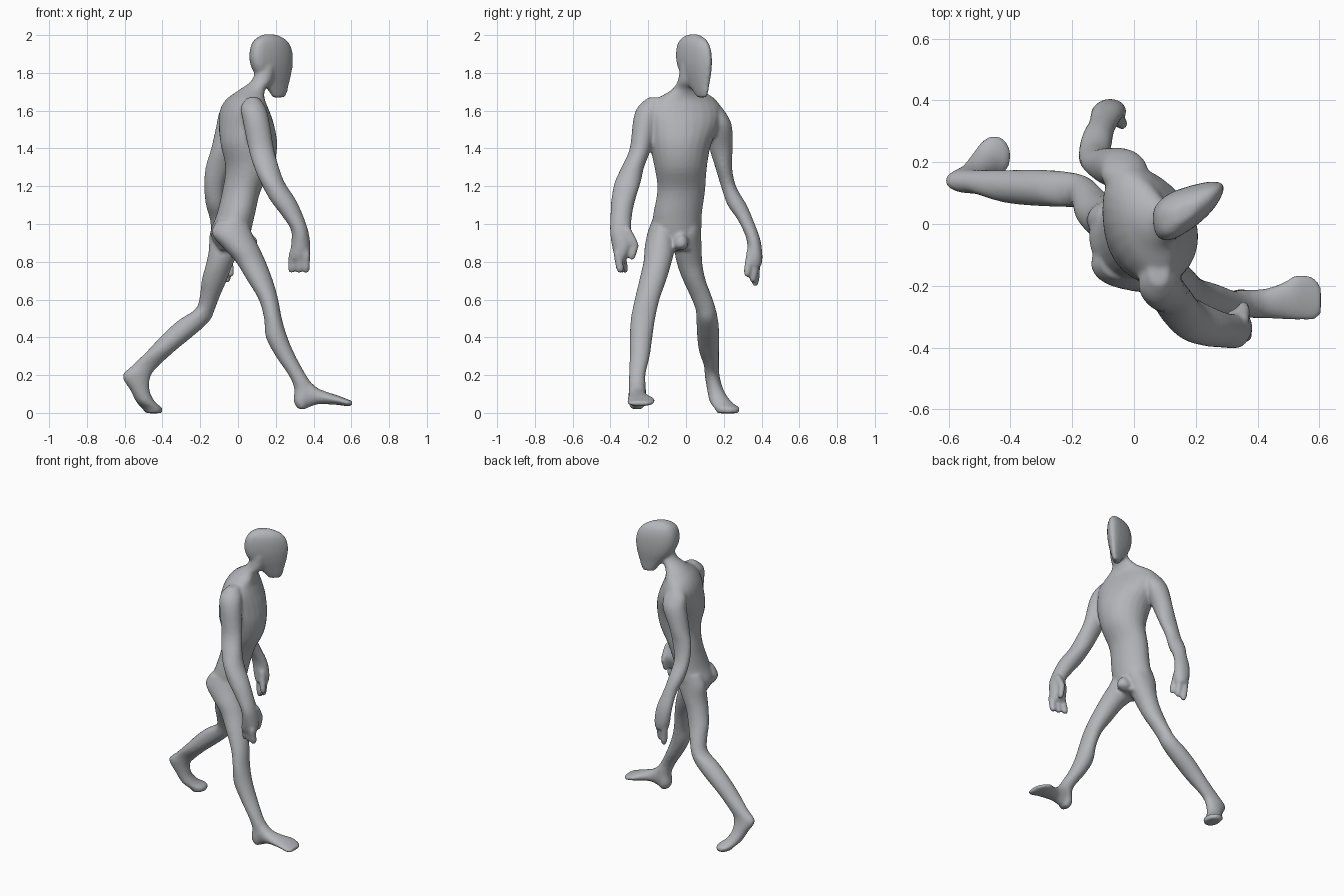
import bpy, bmesh, math
from mathutils import Vector

N = 24
bm = bmesh.new()


def smooth_rows(rows, steps=4):
    """Catmull-Rom interpolation of section rows."""
    out = []
    for i in range(len(rows) - 1):
        p0, p1 = rows[max(i - 1, 0)], rows[i]
        p2, p3 = rows[i + 1], rows[min(i + 2, len(rows) - 1)]
        for s in range(steps):
            t = s / steps
            out.append([0.5 * (2 * b + (c - a) * t + (2 * a - 5 * b + 4 * c - d) * t * t
                               + (3 * b - a - 3 * c + d) * t ** 3)
                        for a, b, c, d in zip(p0, p1, p2, p3)])
    return out + [list(rows[-1])]


def loft(rings):
    loops = [[bm.verts.new(p) for p in r] for r in rings]
    for a, b in zip(loops, loops[1:]):
        for i in range(N):
            j = (i + 1) % N
            bm.faces.new((a[i], a[j], b[j], b[i]))
    bm.faces.new(loops[0][::-1])
    bm.faces.new(loops[-1])


ANG = [2 * math.pi * i / N for i in range(N)]


def limb(rows, axis='z'):
    """Rows: position on axis, then min/max of the two other axes."""
    rings = []
    for k, a0, a1, b0, b1 in smooth_rows(rows):
        ring = []
        for t in ANG:
            a = (a0 + a1) / 2 + (a1 - a0) / 2 * math.cos(t)
            b = (b0 + b1) / 2 + (b1 - b0) / 2 * math.sin(t)
            ring.append((a, b, k) if axis == 'z' else (k, a, b))
        rings.append(ring)
    loft(rings)


def trunk(rows):
    """Rows: z, centre x, centre y, half depth, half width, yaw in degrees."""
    rings = []
    for z, cx, cy, a, b, yaw in smooth_rows(rows):
        c, s = math.cos(math.radians(yaw)), math.sin(math.radians(yaw))
        rings.append([(cx + a * math.cos(t) * c - b * math.sin(t) * s,
                       cy + a * math.cos(t) * s + b * math.sin(t) * c, z) for t in ANG])
    loft(rings)


def finger(p, q, r):
    p, q = Vector(p), Vector(q)
    u = (q - p).normalized()
    v = u.orthogonal().normalized()
    w = u.cross(v)
    rings = []
    for f, k in ((0, 0.7), (0.15, 1), (0.8, 0.95), (0.95, 0.7), (1, 0.3)):
        c = p.lerp(q, f)
        rings.append([c + (v * math.cos(t) + w * math.sin(t)) * r * k for t in ANG])
    loft(rings)


# torso and neck, twisted with the right shoulder forward
trunk([(.86, -.03, -.04, .07, .09, 12), (.95, -.04, -.05, .105, .13, 12),
       (1.05, -.012, -.045, .1, .13, 12), (1.18, .02, -.025, .1, .128, 14),
       (1.3, .06, -.028, .125, .14, 18), (1.42, .058, -.03, .148, .165, 20),
       (1.52, .045, -.012, .138, .195, 22), (1.6, .035, -.005, .115, .205, 22),
       (1.66, .04, 0, .088, .165, 22), (1.71, .075, .005, .066, .085, 22),
       (1.76, .128, .012, .056, .055, 24), (1.84, .15, .02, .05, .05, 24)])

# crotch bulge
limb([(.86, .04, .06, -.04, -.02), (.88, .01, .1, -.065, .01),
      (.92, .01, .1, -.06, .01), (.95, .02, .07, -.04, -.01)])

# right leg, stepping forward
limb([(1.02, -.11, .05, -.18, -.06), (.95, -.14, .075, -.205, -.055),
      (.87, -.075, .115, -.22, -.06), (.8, -.012, .147, -.225, -.075),
      (.7, .05, .185, -.248, -.105), (.6, .11, .213, -.272, -.14),
      (.5, .138, .232, -.292, -.163), (.4, .148, .262, -.298, -.178),
      (.3, .2, .305, -.298, -.192), (.2, .268, .36, -.302, -.215),
      (.13, .297, .4, -.303, -.212), (.06, .295, .38, -.305, -.212),
      (.02, .32, .36, -.29, -.23)])
# right foot
limb([(.31, -.295, -.22, .03, .15), (.36, -.303, -.213, .025, .18),
      (.42, -.305, -.21, .045, .132), (.48, -.308, -.19, .045, .108),
      (.53, -.312, -.163, .042, .092), (.58, -.312, -.172, .035, .072),
      (.605, -.295, -.2, .04, .062)], 'x')

# left leg with trailing shin and lifted heel
limb([(1.02, -.12, .04, -.04, .075), (.95, -.15, .05, -.05, .08),
      (.86, -.155, .01, -.06, .083), (.78, -.172, -.03, -.045, .088),
      (.7, -.193, -.06, -.015, .105), (.62, -.202, -.095, .022, .135),
      (.55, -.225, -.122, .05, .158), (.49, -.315, -.148, .055, .17),
      (.42, -.393, -.222, .058, .176), (.33, -.478, -.332, .068, .175),
      (.25, -.56, -.418, .095, .175), (.195, -.612, -.462, .1, .178),
      (.12, -.57, -.468, .112, .2), (.06, -.54, -.44, .125, .24),
      (.025, -.51, -.4, .15, .285), (-.002, -.485, -.405, .165, .275)])

# right arm, swinging forward
limb([(1.67, .05, .11, -.2, -.12), (1.62, .015, .145, -.255, -.12),
      (1.55, .025, .165, -.28, -.15), (1.4, .055, .19, -.298, -.185),
      (1.3, .085, .217, -.342, -.222), (1.22, .12, .247, -.378, -.24),
      (1.13, .168, .305, -.395, -.268), (1.05, .228, .342, -.4, -.285),
      (.97, .28, .37, -.403, -.29), (.9, .282, .382, -.395, -.275),
      (.84, .275, .382, -.382, -.3), (.81, .28, .37, -.37, -.315)])
# left arm, hanging back
limb([(1.64, -.06, .01, .1, .17), (1.59, -.1, .04, .1, .21),
      (1.52, -.115, .04, .11, .243), (1.4, -.142, -.015, .125, .247),
      (1.3, -.172, -.045, .155, .244), (1.2, -.18, -.075, .185, .265),
      (1.1, -.17, -.07, .22, .322), (1.02, -.148, -.06, .275, .356),
      (.92, -.14, -.035, .32, .393), (.83, -.13, -.025, .325, .405),
      (.78, -.115, -.03, .325, .4)])

# fingers and thumbs
for p, q, r in (((.36, -.365, .86), (.36, -.345, .74), .022),
                ((.325, -.36, .86), (.322, -.335, .74), .021),
                ((.29, -.345, .86), (.283, -.32, .74), .021),
                ((.35, -.32, .98), (.355, -.265, .88), .023),
                ((.355, -.265, .9), (.35, -.29, .81), .019),
                ((-.1, .375, .82), (-.09, .365, .67), .022),
                ((-.06, .375, .82), (-.055, .35, .69), .021),
                ((-.06, .345, .88), (-.035, .32, .72), .021)):
    finger(p, q, r)

# wedge shaped head turned to its left: a rounded quad, scaled per height
A, B, C, D = (Vector(c) for c in ((.05, .085), (.075, -.085), (.255, .025), (.312, .158)))
MID = (A + B + C + D) / 4
head = []
for z, cx, cy, s in smooth_rows([(1.67, .215, .085, .28), (1.70, .212, .08, .42),
                                 (1.74, .2, .07, .6), (1.8, .182, .056, .87),
                                 (1.86, .174, .048, 1), (1.92, .172, .045, .98),
                                 (1.965, .17, .042, .82), (1.99, .168, .04, .55),
                                 (2.003, .168, .04, .3)]):
    ring = []
    for t in ANG:
        u, v = (math.copysign(abs(f) ** .78, f) for f in (math.cos(t), math.sin(t)))
        back, front = B.lerp(A, (v + 1) / 2), C.lerp(D, (v + 1) / 2)
        p = (back.lerp(front, (u + 1) / 2) - MID) * s
        ring.append((cx + p.x, cy + p.y, z))
    head.append(ring)
loft(head)

# fuse everything into one smooth body
bmesh.ops.recalc_face_normals(bm, faces=bm.faces)
mesh = bpy.data.meshes.new("walking_figure")
bm.to_mesh(mesh)
bm.free()
body = bpy.data.objects.new("walking_figure", mesh)
bpy.context.collection.objects.link(body)
grey = bpy.data.materials.new("plain grey")
grey.diffuse_color = (.45, .46, .48, 1)
mesh.materials.append(grey)
fuse = body.modifiers.new("fuse", 'REMESH')
fuse.mode = 'VOXEL'
fuse.voxel_size = .009
fuse.use_smooth_shade = True
soften = body.modifiers.new("soften", 'SMOOTH')
soften.factor = .5
soften.iterations = 6
